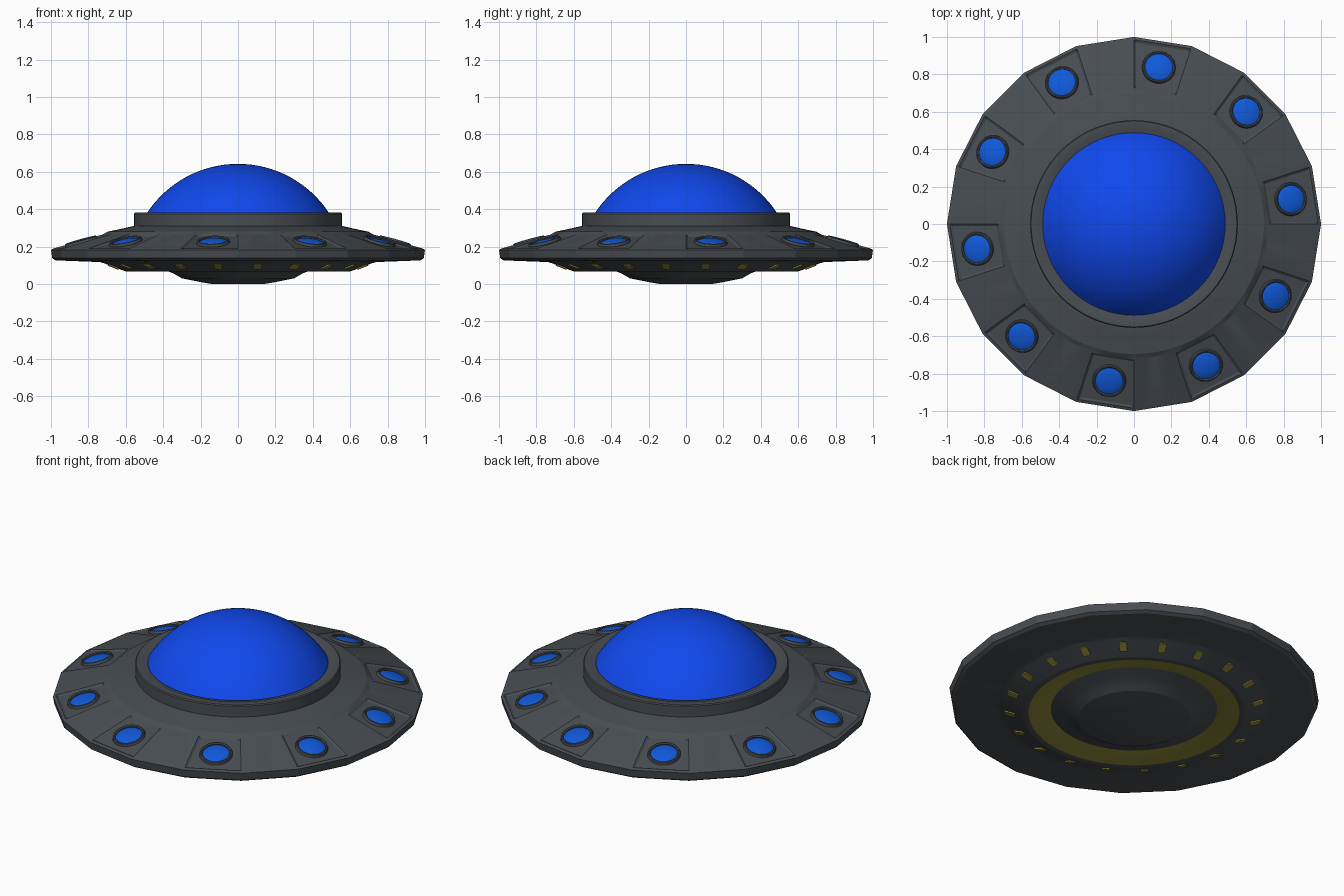
import bpy, bmesh
from math import pi, cos, sin, atan2, radians
from mathutils import Matrix

if "Cube" in bpy.data.objects:
    bpy.data.objects.remove(bpy.data.objects["Cube"])


def material(name, rgb):
    m = bpy.data.materials.new(name)
    m.diffuse_color = (*rgb, 1)
    m.use_nodes = True
    m.node_tree.nodes["Principled BSDF"].inputs["Base Color"].default_value = m.diffuse_color
    return m


DARK = material("dark_metal", (0.065, 0.075, 0.085))
BLUE = material("blue_glass", (0.005, 0.065, 0.85))
LAMP = material("blue_lamp", (0.005, 0.1, 0.7))
YELLOW = material("yellow_glow", (0.27, 0.25, 0.04))


def facet(a):
    """Radius factor that turns a circle into a 20-sided outline."""
    return cos(pi / 20) / cos(a % (pi / 10) - pi / 20)


def lathe(profile, n, facet_from=9):
    """Revolve (r, z) points; rings wider than facet_from become 20-sided."""
    bm = bmesh.new()
    rings = []
    for r, z in profile:
        if r == 0:
            rings.append([bm.verts.new((0, 0, z))] * n)
            continue
        ring = []
        for i in range(n):
            a = 2 * pi * i / n
            k = r * (facet(a) if r > facet_from else 1)
            ring.append(bm.verts.new((k * cos(a), k * sin(a), z)))
        rings.append(ring)
    bands = []
    for p, q in zip(rings, rings[1:]):
        band = []
        for i in range(n):
            j = (i + 1) % n
            band.append(bm.faces.new(list(dict.fromkeys((p[i], p[j], q[j], q[i])))))
        bands.append(band)
    bmesh.ops.recalc_face_normals(bm, faces=bm.faces)
    return bm, bands


def finish(name, bm, mat, angle=30):
    me = bpy.data.meshes.new(name)
    bm.to_mesh(me)
    bm.free()
    me.materials.append(mat)
    ob = bpy.data.objects.new(name, me)
    bpy.context.collection.objects.link(ob)
    bpy.ops.object.select_all(action='DESELECT')
    ob.select_set(True)
    bpy.context.view_layer.objects.active = ob
    bpy.ops.object.shade_smooth_by_angle(angle=radians(angle))
    return ob


def ring_of(ob, count, start, local):
    """Repeat an object around the z axis."""
    for i in range(count):
        o = ob if i == 0 else ob.copy()
        if i:
            bpy.context.collection.objects.link(o)
        o.matrix_world = Matrix.Rotation(start + 2 * pi * i / count, 4, 'Z') @ local


# Saucer hull: closed profile from belly to collar, 20-sided rim
hull_profile = [(0, 0.008), (0.14, 0.0), (0.2, 0.01), (0.3, 0.03), (0.345, 0.056),
                (0.37, 0.066), (0.45, 0.09), (0.57, 0.067), (0.6, 0.067), (0.62, 0.074),
                (0.715, 0.11), (0.74, 0.117), (0.975, 0.126), (0.993, 0.138),
                (1.0, 0.182), (0.985, 0.19), (0.725, 0.264), (0.695, 0.28),
                (0.67, 0.285), (0.6, 0.3), (0.55, 0.312), (0, 0.33)]
bm, bands = lathe(hull_profile, 80, 0.72)
# Every other sector of the upper deck is a shallow recessed panel
for s in range(0, 20, 2):
    bmesh.ops.inset_region(bm, faces=bands[15][s * 4:s * 4 + 4],
                           thickness=0.012, depth=-0.008, use_even_offset=True)
hull = finish("saucer_hull", bm, DARK, 16)
# Yellow conical groove around the belly dish
hull.data.materials.append(YELLOW)
for p in hull.data.polygons:
    c = p.center
    if 0.46 < (c.x ** 2 + c.y ** 2) ** 0.5 < 0.565 and c.z < 0.1:
        p.material_index = 1

# Collar and dome
bm, _ = lathe([(0.46, 0.29), (0.555, 0.29), (0.555, 0.375), (0.55, 0.381),
               (0.51, 0.381), (0.485, 0.37), (0.46, 0.37)], 80)
finish("dome_collar", bm, DARK)
R, zc = 0.582, 0.06
a0 = atan2(0.315, 0.485)
dome = [(R * cos(a0 + (pi / 2 - a0) * i / 16), zc + R * sin(a0 + (pi / 2 - a0) * i / 16))
        for i in range(16)] + [(0, zc + R)]
bm, _ = lathe(dome, 64)
finish("glass_dome", bm, BLUE, 40)

# Deck lamps: dark bezel with blue lens, tilted to the deck
tilt = atan2(0.074, 0.26)
seat = Matrix.Translation((0.848, 0, 0.221)) @ Matrix.Rotation(tilt, 4, 'Y')
bm, _ = lathe([(0.074, 0), (0.074, 0.012), (0.08, 0.016), (0.086, 0.014), (0.09, 0)], 32)
ring_of(finish("lamp_bezel", bm, DARK), 10, radians(9), seat)
bm, _ = lathe([(0.076, 0.003), (0.06, 0.01), (0.035, 0.014), (0, 0.016)], 32)
ring_of(finish("lamp_lens", bm, LAMP, 40), 10, radians(9), seat)

# Belly lights: small rounded blocks on the lower slope
bm = bmesh.new()
bmesh.ops.create_cube(bm, size=1, matrix=Matrix.Diagonal((0.062, 0.042, 0.012, 1)))
upright = [e for e in bm.edges if abs(e.verts[0].co.z - e.verts[1].co.z) > 0.001]
bmesh.ops.bevel(bm, geom=upright, offset=0.01, segments=3, affect='EDGES', profile=0.5)
slope = Matrix.Translation((0.673, 0, 0.093)) @ Matrix.Rotation(-atan2(0.036, 0.095), 4, 'Y')
ring_of(finish("belly_light", bm, YELLOW), 20, radians(9), slope)
